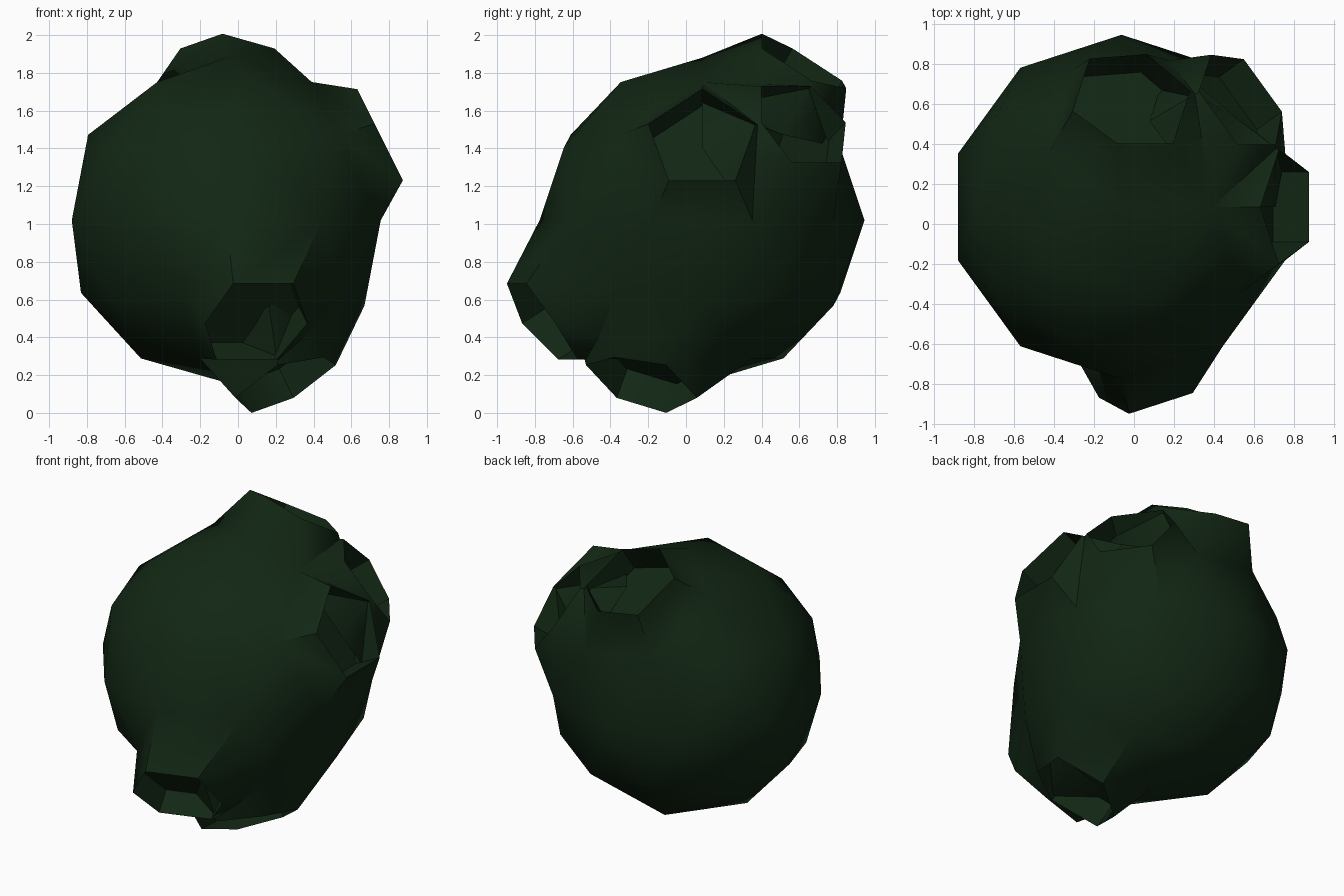
import bpy, bmesh, math
from mathutils import Vector

if "Cube" in bpy.data.objects:
    bpy.data.objects.remove(bpy.data.objects["Cube"])

CENTRE = Vector((-0.062, 0.085, 1.02))
RADIUS = 0.86

# crater: (azimuth, elevation) of the vertex, rim centre, rim scale sideways, rim scale in z, depth
CRATERS = [
    ((0, 26.57), (0.765, 0.085, 1.447), 0.66, 0.66, 0.20),
    ((72, 58.28), (-0.012, 0.618, 1.85), 0.61, 0.61, 0.18),
    ((36, 31.72), (0.537, 0.615, 1.53), 0.61, 0.55, 0.18),
    ((-72, -31.72), (0.092, -0.767, 0.48), 0.63, 0.55, 0.17),
    ((-36, -58.28), (0.255, -0.238, 0.16), 0.61, 0.62, 0.18),
]

# low-poly boulder body
bm = bmesh.new()
bmesh.ops.create_icosphere(bm, subdivisions=2, radius=RADIUS)
bmesh.ops.translate(bm, verts=bm.verts, vec=CENTRE)


def find_ring(azimuth, elevation):
    """Vertex nearest a direction, its outward normal and its neighbours in order."""
    a, e = math.radians(azimuth), math.radians(elevation)
    n = Vector((math.cos(e) * math.cos(a), math.cos(e) * math.sin(a), math.sin(e)))
    hub = max(bm.verts, key=lambda v: (v.co - CENTRE).dot(n))
    n = (hub.co - CENTRE).normalized()
    u = n.orthogonal().normalized()
    w = n.cross(u)
    ring = [ed.other_vert(hub) for ed in hub.link_edges]
    ring.sort(key=lambda v: math.atan2((v.co - hub.co).dot(w), (v.co - hub.co).dot(u)))
    return hub, n, ring


found = [find_ring(*c[0]) for c in CRATERS]

# open the body under every crater
opened = {f for hub, _, _ in found for f in hub.link_faces}
bmesh.ops.delete(bm, geom=list(opened), context='FACES_ONLY')

# raised skirt, inner wall and floor of each crater
for (hub, n, ring), (_, rim_centre, s, sz, depth) in zip(found, CRATERS):
    mid = sum((v.co for v in ring), Vector()) / len(ring)
    rim, floor = [], []
    for v in ring:
        d = v.co - mid
        p = Vector(rim_centre) + Vector((d.x * s, d.y * s, d.z * sz))
        rim.append(bm.verts.new(p))
        floor.append(bm.verts.new(p - n * depth))
    k = len(ring)
    for i in range(k):
        j = (i + 1) % k
        bm.faces.new((ring[i], ring[j], rim[j], rim[i]))
        bm.faces.new((rim[i], rim[j], floor[j], floor[i]))
    bm.faces.new(floor)

# clear leftovers
bmesh.ops.delete(bm, geom=[e for e in bm.edges if not e.link_faces], context='EDGES')
bmesh.ops.delete(bm, geom=[v for v in bm.verts if not v.link_faces], context='VERTS')

mesh = bpy.data.meshes.new("cratered_boulder")
bm.to_mesh(mesh)
bm.free()
boulder = bpy.data.objects.new("cratered_boulder", mesh)
bpy.context.collection.objects.link(boulder)

mat = bpy.data.materials.new("dark_green")
mat.diffuse_color = (0.006, 0.02, 0.007, 1)
mat.use_nodes = True
mat.node_tree.nodes["Principled BSDF"].inputs["Base Color"].default_value = mat.diffuse_color
mesh.materials.append(mat)

bpy.context.view_layer.objects.active = boulder
boulder.select_set(True)
bpy.ops.object.shade_smooth_by_angle(angle=math.radians(50))
